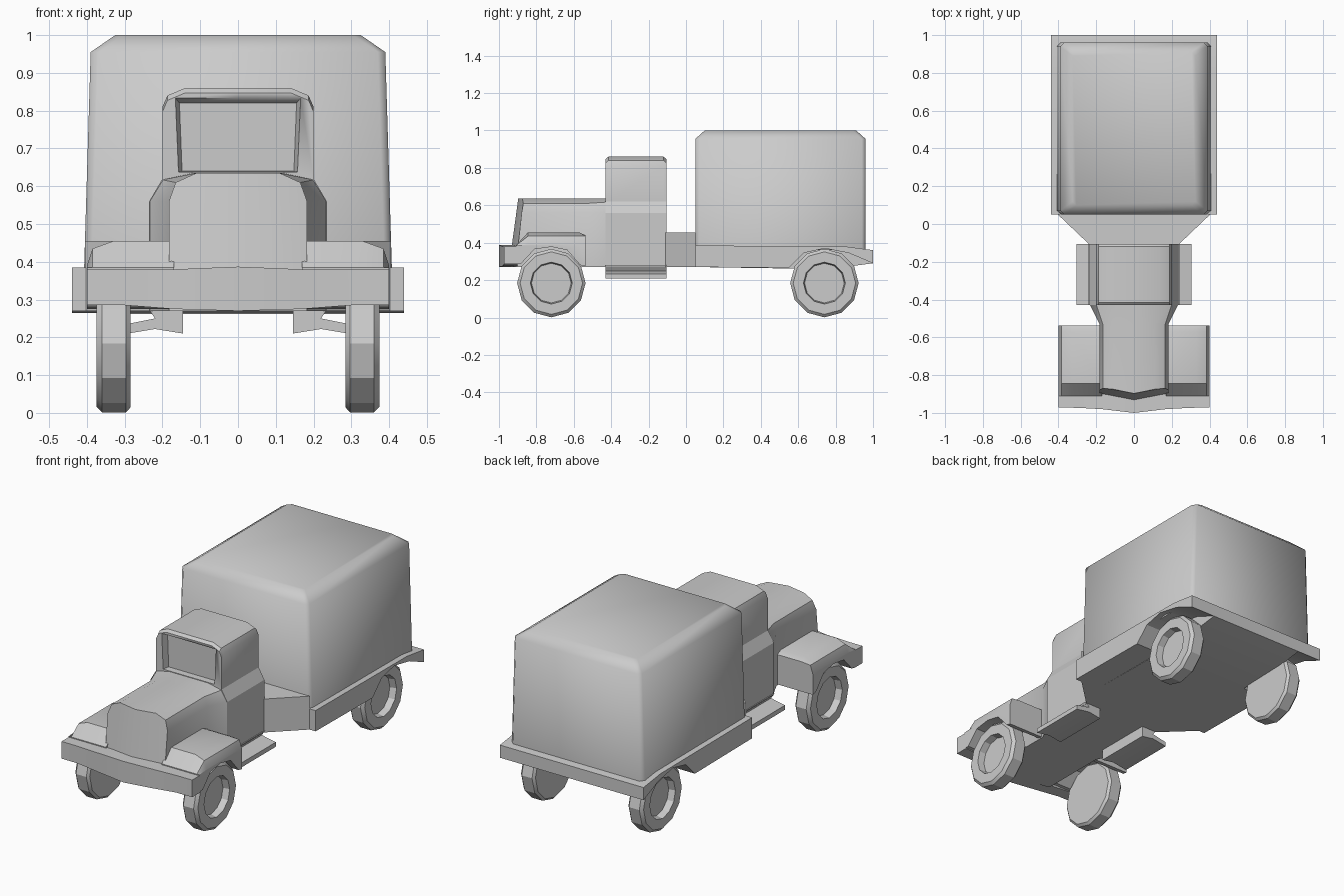
import bpy, bmesh, math

if "Cube" in bpy.data.objects:
    bpy.data.objects.remove(bpy.data.objects["Cube"])


def loft(name, rings, closed=True, caps=(True, True), mirror=True, angle=30):
    """Skin a list of point rings; mirror across x = 0 and merge the seam."""
    bm = bmesh.new()
    vs = [[bm.verts.new(p) for p in r] for r in rings]
    n = len(rings[0])
    for a, b in zip(vs, vs[1:]):
        for i in range(n if closed else n - 1):
            j = (i + 1) % n
            bm.faces.new((a[i], a[j], b[j], b[i]))
    if caps[0]:
        bm.faces.new(vs[0])
    if caps[1]:
        bm.faces.new(vs[-1])
    if mirror:
        bmesh.ops.mirror(bm, geom=bm.verts[:] + bm.edges[:] + bm.faces[:],
                         axis='X', merge_dist=1e-4)
    bmesh.ops.remove_doubles(bm, verts=bm.verts[:], dist=1e-4)
    bmesh.ops.recalc_face_normals(bm, faces=bm.faces[:])
    me = bpy.data.meshes.new(name)
    bm.to_mesh(me)
    bm.free()
    ob = bpy.data.objects.new(name, me)
    bpy.context.collection.objects.link(ob)
    bpy.ops.object.select_all(action='DESELECT')
    ob.select_set(True)
    bpy.context.view_layer.objects.active = ob
    bpy.ops.object.shade_smooth_by_angle(angle=math.radians(angle))
    return ob


def along_y(prof, y):
    return [(x, y, z) for x, z in prof]


def along_x(prof, x):
    return [(x, y, z) for y, z in prof]


# Cargo cover: tapered box with softened corners and a chamfered top
def cover_ring(w, y0, y1, z, c=0.02):
    return [(w - c, y0, z), (w, y0 + c, z), (w, y1 - c, z), (w - c, y1, z),
            (c - w, y1, z), (-w, y1 - c, z), (-w, y0 + c, z), (c - w, y0, z)]


loft("cargo_cover", [cover_ring(0.408, 0.05, 0.96, 0.36),
                     cover_ring(0.39, 0.05, 0.96, 0.955),
                     cover_ring(0.325, 0.10, 0.91, 1.0)], mirror=False, angle=60)

# Cargo bed: solid middle and arched sides
loft("bed_floor", [along_y([(0, 0.27), (0.29, 0.27), (0.29, 0.375), (0, 0.375)], 0.05),
                   along_y([(0, 0.262), (0.29, 0.262), (0.29, 0.38), (0, 0.38)], 0.55),
                   along_y([(0, 0.27), (0.29, 0.27), (0.29, 0.38), (0, 0.38)], 0.85),
                   along_y([(0, 0.29), (0.29, 0.29), (0.29, 0.36), (0, 0.36)], 1.0)],
     closed=False)
bed_side = [(0.05, 0.27), (0.55, 0.265), (0.63, 0.345), (0.74, 0.37), (0.87, 0.345),
            (1.0, 0.29), (1.0, 0.36), (0.85, 0.38), (0.05, 0.385)]
loft("bed_sides", [along_x(bed_side, x) for x in (0.28, 0.44)])

# Flared link between cab and bed
loft("cab_to_bed_link",
     [along_y([(0, 0.27), (w, 0.27), (w, 0.455), (0, 0.455)], y)
      for w, y in ((0.235, -0.11), (0.405, 0.052))], closed=False)


# Cab with chamfered roof ends
def cab_ring(y, d):
    return along_y([(0, 0.27), (0.235, 0.27), (0.235, 0.56), (0.20, 0.62), (0.20, 0.81 - d),
                    (0.187, 0.84 - d), (0.14, 0.86 - d), (0, 0.86 - d)], y)


cab = loft("cab", [cab_ring(-0.43, 0.013), cab_ring(-0.415, 0),
                   cab_ring(-0.12, 0), cab_ring(-0.105, 0.013)], closed=False)

# Windscreen recess
cutter = loft("windscreen_cutter",
              [along_y([(0, 0.637), (0.163, 0.637), (0.172, 0.842), (0, 0.842)], -0.45),
               along_y([(0, 0.64), (0.148, 0.64), (0.155, 0.82), (0, 0.82)], -0.395)],
              closed=False)
cutter.hide_render = True
cutter.hide_viewport = True
cutter.display_type = 'WIRE'
cut = cab.modifiers.new("windscreen", 'BOOLEAN')
cut.operation = 'DIFFERENCE'
cut.object = cutter

# Hood: narrows ahead of the cab, ends in a raked V-shaped grille
rear = [(0, 0.27), (0.235, 0.27), (0.235, 0.56), (0.20, 0.617), (0.12, 0.635), (0, 0.635)]
front = [(0, 0.27), (0.183, 0.27), (0.183, 0.56), (0.165, 0.61), (0.11, 0.635), (0, 0.635)]
nose = [(x, -0.86 - 0.05 * min(1, (0.635 - z) / 0.2) - 0.037 * (1 - x / 0.183), z)
        for x, z in front]
loft("hood", [along_y(rear, -0.425), along_y(front, -0.53), nose], closed=False)

# Front fenders with wheel arches, rounded off at the outer edge
fender = [(-0.91, 0.29), (-0.91, 0.385), (-0.845, 0.455), (-0.57, 0.455), (-0.538, 0.44),
          (-0.538, 0.275), (-0.565, 0.28), (-0.635, 0.36), (-0.72, 0.378), (-0.81, 0.365),
          (-0.88, 0.29)]
loft("front_fenders", [along_x([(y, min(z, top)) for y, z in fender], x)
                       for x, top in ((0.17, 0.455), (0.33, 0.455), (0.385, 0.435), (0.40, 0.39))])

# Bumper bowed slightly forward at the centre
loft("front_bumper", [along_x([(y, lo), (y, hi), (-0.90, hi), (-0.90, lo)], x)
                      for x, y, lo, hi in ((0, -1.0, 0.27, 0.387), (0.17, -0.98, 0.275, 0.38),
                                           (0.30, -0.973, 0.285, 0.38), (0.40, -0.972, 0.285, 0.38))],
     caps=(False, True))

# Side steps under the cab
step = [(0.145, 0.28), (0.145, 0.21), (0.22, 0.222), (0.305, 0.208),
        (0.305, 0.233), (0.22, 0.25), (0.24, 0.28)]
loft("side_steps", [along_y(step, y) for y in (-0.43, -0.105)])

# Twelve-sided wheels with a dished outer face
tyre = [(0.285, 0.17), (0.297, 0.183), (0.36, 0.183), (0.375, 0.167), (0.375, 0.112), (0.338, 0.106)]
for name, yc in (("front_wheels", -0.72), ("rear_wheels", 0.74)):
    loft(name, [[(x, yc + r * math.cos(i * math.pi / 6), 0.184 + r * math.sin(i * math.pi / 6))
                 for i in range(12)] for x, r in tyre], angle=25)
